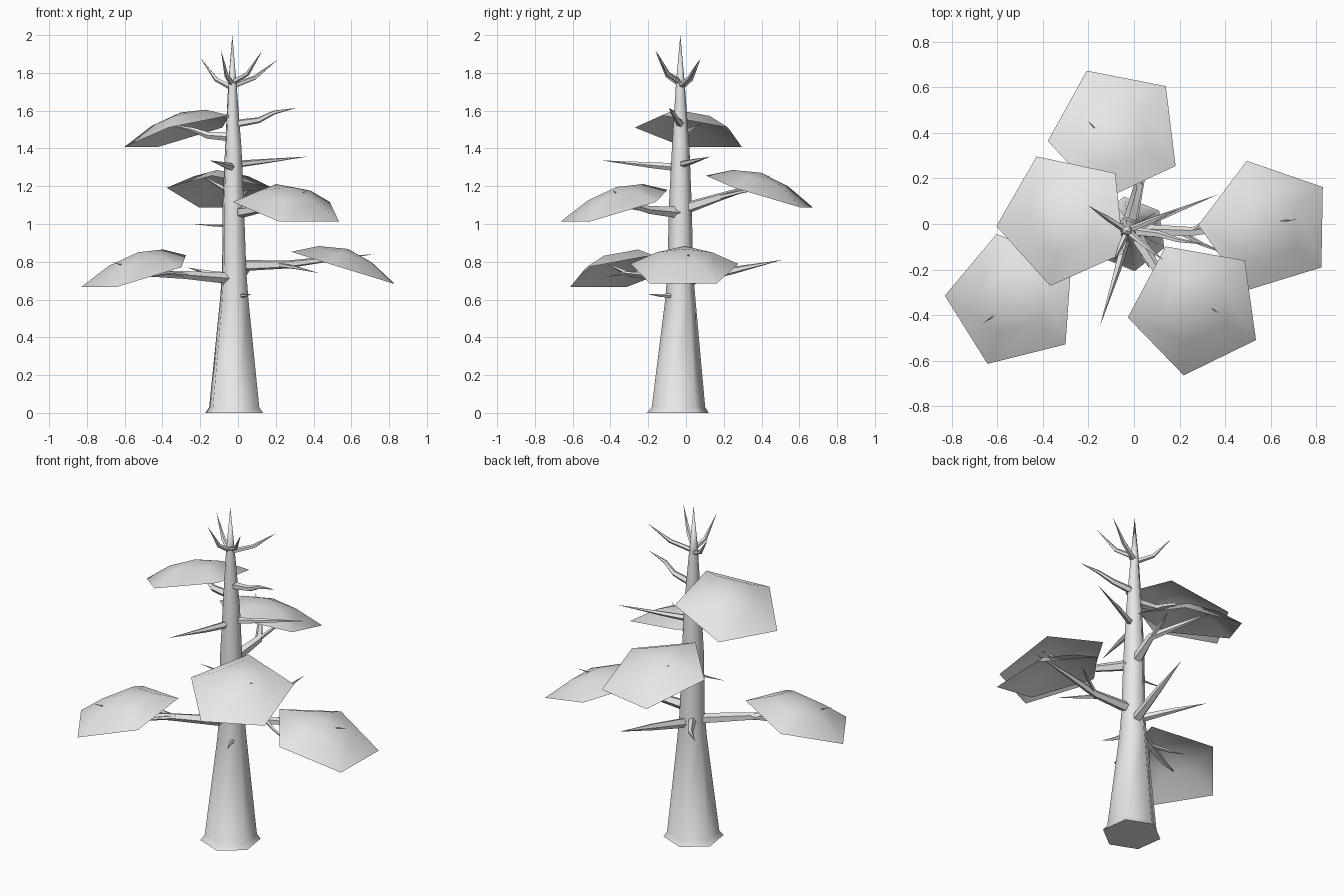
import bpy, bmesh, math
from mathutils import Vector, Matrix

if "Cube" in bpy.data.objects:
    bpy.data.objects.remove(bpy.data.objects["Cube"])

grey = bpy.data.materials.new("pale_grey")
grey.use_nodes = True
tone = (0.8, 0.8, 0.8, 1)
grey.diffuse_color = tone
grey.node_tree.nodes["Principled BSDF"].inputs["Base Color"].default_value = tone


def finish(bm, name, angle, recalc=True):
    if recalc:
        bmesh.ops.recalc_face_normals(bm, faces=bm.faces)
    mesh = bpy.data.meshes.new(name)
    bm.to_mesh(mesh)
    bm.free()
    mesh.materials.append(grey)
    obj = bpy.data.objects.new(name, mesh)
    bpy.context.collection.objects.link(obj)
    bpy.ops.object.select_all(action="DESELECT")
    obj.select_set(True)
    bpy.context.view_layer.objects.active = obj
    bpy.ops.object.shade_smooth_by_angle(angle=math.radians(angle))
    return obj


def limb(name, path, radii, sides=5, turn=0.0, level=False):
    """Tapering tube along a path, ending in a point."""
    pts = [Vector(p) for p in path]
    bm = bmesh.new()
    rings = []
    for i, p in enumerate(pts[:-1]):
        along = (pts[i + 1] - pts[max(i - 1, 0)]).normalized()
        rot = Matrix.Identity(3) if level else along.to_track_quat("Z", "Y").to_matrix()
        ring = []
        for k in range(sides):
            a = turn + math.tau * k / sides
            ring.append(bm.verts.new(p + rot @ Vector((math.cos(a), math.sin(a), 0)) * radii[i]))
        rings.append(ring)
    tip = bm.verts.new(pts[-1])
    bm.faces.new(rings[0][::-1])
    for k in range(sides):
        n = (k + 1) % sides
        for low, high in zip(rings, rings[1:]):
            bm.faces.new((low[k], low[n], high[n], high[k]))
        bm.faces.new((rings[-1][k], rings[-1][n], tip))
    return finish(bm, name, 65)


def canopy(name, centre, heading):
    """Open five-sided dome, tilted down away from the trunk."""
    bm = bmesh.new()
    slope = -0.31
    rings = []
    for radius, rise in ((0.3, 0.0), (0.155, 0.075)):
        ring = []
        for k in range(5):
            a = math.pi + math.tau * k / 5
            x, y = radius * math.cos(a), radius * math.sin(a)
            ring.append(bm.verts.new((x, y, slope * x + rise)))
        rings.append(ring)
    top = bm.verts.new((0, 0, 0.108))
    for k in range(5):
        n = (k + 1) % 5
        bm.faces.new((rings[0][k], rings[0][n], rings[1][n], rings[1][k]))
        bm.faces.new((rings[1][k], rings[1][n], top))
    obj = finish(bm, name, 60, recalc=False)
    obj.location = centre
    obj.rotation_euler.z = math.radians(heading)


# Trunk with flared foot
limb("trunk",
     [(-0.02, -0.043, 0), (-0.02, -0.04, 0.03), (-0.02, -0.03, 0.6), (-0.02, -0.03, 0.75),
      (-0.025, -0.03, 1.1), (-0.025, -0.028, 1.4), (-0.03, -0.03, 1.75), (-0.03, -0.03, 2)],
     [0.165, 0.143, 0.081, 0.069, 0.061, 0.047, 0.023], sides=6, turn=math.radians(98), level=True)

# Foliage pads
canopy("canopy_left", (0.582, -0.01, 0.76), -1)
canopy("canopy_right", (-0.53, -0.335, 0.742), 212)
canopy("canopy_front", (0.27, -0.368, 1.088), -64)
canopy("canopy_back", (-0.08, 0.4, 1.163), 79)
canopy("canopy_upper_right", (-0.305, 0.022, 1.482), 150)

# Boughs that carry the foliage
bough = [0.032, 0.022, 0.015]
limb("bough_left", [(0, -0.03, 0.78), (0.25, -0.035, 0.785), (0.45, -0.01, 0.81), (0.72, 0.02, 0.84)], bough)
limb("bough_right", [(-0.03, -0.04, 0.71), (-0.28, -0.2, 0.73), (-0.46, -0.3, 0.735), (-0.67, -0.44, 0.8)], bough)
limb("bough_front", [(0, -0.04, 1.06), (0.1, -0.2, 1.075), (0.22, -0.29, 1.1), (0.37, -0.39, 1.18)], bough)
limb("bough_back", [(-0.02, 0, 1.085), (0.02, 0.17, 1.14), (-0.06, 0.3, 1.18), (-0.2, 0.45, 1.26)], bough)
limb("bough_upper_right", [(-0.02, -0.02, 1.46), (-0.16, -0.01, 1.47), (-0.24, 0.03, 1.5), (-0.38, 0.08, 1.53)],
     [0.026, 0.019, 0.012])

# Side shoots of the boughs
shoot = [0.013, 0.009]
limb("shoot_left_front", [(0.2, -0.035, 0.785), (0.3, -0.09, 0.77), (0.43, -0.14, 0.74)], shoot)
limb("shoot_left_back", [(0.25, -0.035, 0.79), (0.38, 0.05, 0.81), (0.47, 0.12, 0.8)], shoot)
limb("shoot_right_front", [(-0.26, -0.19, 0.73), (-0.37, -0.32, 0.74), (-0.47, -0.42, 0.72)], shoot)
limb("shoot_right_back", [(-0.28, -0.2, 0.73), (-0.42, -0.2, 0.745), (-0.52, -0.18, 0.75)], shoot)
limb("shoot_front", [(0.1, -0.2, 1.075), (0.12, -0.31, 1.09), (0.17, -0.43, 1.11)], shoot)
limb("shoot_back", [(0.02, 0.17, 1.14), (0.04, 0.29, 1.17), (0.08, 0.38, 1.18)], shoot)

# Bare branches
bare = [0.024, 0.014]
limb("bare_branch_back", [(-0.01, 0, 0.7), (0.04, 0.25, 0.755), (0.09, 0.51, 0.81)], [0.03, 0.02])
limb("bare_branch_back_right", [(-0.04, 0, 0.72), (-0.15, 0.17, 0.74), (-0.27, 0.3, 0.77)], bare)
limb("bare_branch_left", [(-0.02, -0.03, 1.315), (0.12, 0.03, 1.33), (0.37, 0.13, 1.357)], [0.02, 0.014])
limb("bare_branch_front", [(-0.03, -0.04, 1.3), (-0.07, -0.19, 1.312), (-0.15, -0.45, 1.337)], [0.022, 0.016])
limb("bare_branch_upper", [(-0.02, -0.03, 1.53), (0.11, -0.045, 1.55), (0.19, -0.07, 1.59), (0.31, -0.09, 1.615)],
     [0.022, 0.016, 0.011])

# Short twigs low on the trunk
limb("twig_right", [(-0.05, -0.03, 0.99), (-0.14, -0.03, 0.993), (-0.24, -0.03, 1.0)], [0.008, 0.005])
limb("twig_front", [(0.02, -0.08, 0.62), (0.04, -0.14, 0.622), (0.07, -0.2, 0.628)], [0.012, 0.008])

# Crown twigs, kinked upward
for i, (x, y, z) in enumerate([(-0.2, 0.08, 1.88), (0.21, 0.07, 1.87), (-0.09, -0.165, 1.92), (0.13, -0.16, 1.92)]):
    root = Vector((-0.03, -0.03, 1.72 + 0.01 * i))
    tip = Vector((x, y, z))
    knee = root.lerp(tip, 0.5)
    knee.z = root.z + 0.045
    limb("crown_twig_%d" % (i + 1), [root, knee, tip], [0.015, 0.012])
